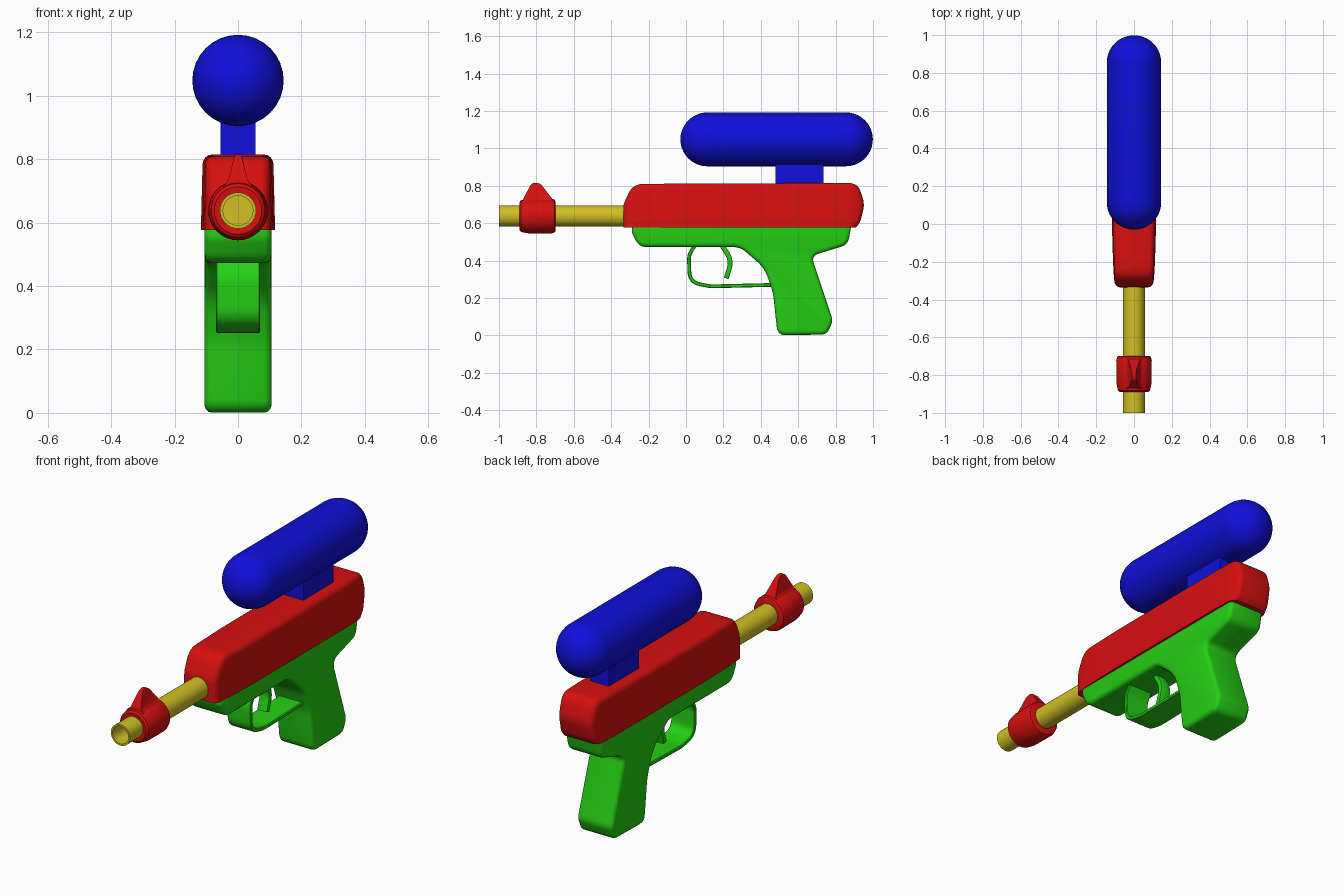
import bpy, bmesh, math
from mathutils import Vector

if "Cube" in bpy.data.objects:
    bpy.data.objects.remove(bpy.data.objects["Cube"])


def material(name, rgb):
    m = bpy.data.materials.new(name)
    m.diffuse_color = (*rgb, 1)
    m.use_nodes = True
    m.node_tree.nodes["Principled BSDF"].inputs["Base Color"].default_value = m.diffuse_color
    return m


RED = material("red", (0.68, 0.005, 0.005))
GREEN = material("green", (0.018, 0.63, 0.007))
BLUE = material("blue", (0.005, 0.005, 0.70))
YELLOW = material("yellow", (0.64, 0.53, 0.018))


def finish(bm, name, mat, angle=35):
    bmesh.ops.remove_doubles(bm, verts=bm.verts, dist=1e-5)
    bmesh.ops.recalc_face_normals(bm, faces=bm.faces)
    me = bpy.data.meshes.new(name)
    bm.to_mesh(me)
    bm.free()
    me.materials.append(mat)
    ob = bpy.data.objects.new(name, me)
    bpy.context.collection.objects.link(ob)
    bpy.ops.object.select_all(action='DESELECT')
    ob.select_set(True)
    bpy.context.view_layer.objects.active = ob
    bpy.ops.object.shade_smooth_by_angle(angle=math.radians(angle))
    return ob


def fillet(points, closed=True, seg=6):
    """Round each (y, z, radius) corner of a side outline."""
    out, n = [], len(points)
    for i, (y, z, r) in enumerate(points):
        p = Vector((y, z))
        if r == 0 or (not closed and i in (0, n - 1)):
            out.append(p)
            continue
        a = Vector(points[i - 1][:2]) - p
        b = Vector(points[(i + 1) % n][:2]) - p
        t = min(r / math.tan(a.angle(b) / 2), 0.48 * a.length, 0.48 * b.length)
        s, e = p + a.normalized() * t, p + b.normalized() * t
        for k in range(seg + 1):
            u = k / seg
            out.append(s * (1 - u) ** 2 + p * 2 * u * (1 - u) + e * u * u)
    return out


def prism(outline, half, bevel=0.0, seg=3):
    """Side outline extruded across x, with rounded side edges."""
    bm = bmesh.new()
    f = bm.faces.new([bm.verts.new((-half, p.x, p.y)) for p in outline])
    new = bmesh.ops.extrude_face_region(bm, geom=[f], use_keep_orig=True)["geom"]
    bmesh.ops.translate(bm, vec=(2 * half, 0, 0),
                        verts=[v for v in new if isinstance(v, bmesh.types.BMVert)])
    bmesh.ops.recalc_face_normals(bm, faces=bm.faces)
    if bevel:
        rim = [e for e in bm.edges if abs(e.verts[0].co.x - e.verts[1].co.x) < 1e-6]
        bmesh.ops.bevel(bm, geom=rim, offset=bevel, segments=seg, profile=0.5,
                        affect='EDGES', clamp_overlap=False)
    return bm


def cut(bm, co, no, clear=False):
    geom = bm.verts[:] + bm.edges[:] + bm.faces[:]
    r = bmesh.ops.bisect_plane(bm, geom=geom, plane_co=co, plane_no=no, clear_inner=clear)
    if clear:
        bmesh.ops.holes_fill(bm, edges=[e for e in bm.edges if e.is_boundary])


def taper(bm, axis, stops):
    """Scale x by a piecewise linear rule along an axis."""
    for v in bm.verts:
        c = v.co[axis]
        f = stops[0][1] if c < stops[0][0] else stops[-1][1]
        for (c0, f0), (c1, f1) in zip(stops, stops[1:]):
            if c0 <= c <= c1:
                f = f0 + (f1 - f0) * (c - c0) / (c1 - c0)
        v.co.x *= f


def lathe(profile, z, n=32):
    """Turn (radius, y) points around the y direction."""
    bm = bmesh.new()
    rings = [[bm.verts.new((r * math.cos(k * math.tau / n), y,
                            z + r * math.sin(k * math.tau / n))) for k in range(n)]
             for r, y in profile]
    for a, b in zip(rings, rings[1:]):
        for k in range(n):
            j = (k + 1) % n
            bm.faces.new((a[k], a[j], b[j], b[k]))
    return bm


def ribbon(path, thick):
    """Outline of a strip that follows a path."""
    left, right = [], []
    for i, p in enumerate(path):
        d = (path[min(i + 1, len(path) - 1)] - path[max(i - 1, 0)]).normalized()
        nrm = Vector((-d.y, d.x)) * thick / 2
        left.append(p + nrm)
        right.append(p - nrm)
    return left + right[::-1]


# upper body: rounded, tapered at both ends, flat underneath
body = prism(fillet([(-0.335, 0.53, 0), (-0.335, 0.70, 0.10), (-0.285, 0.81, 0.12),
                     (0.92, 0.815, 0.07), (0.955, 0.70, 0.12), (0.93, 0.60, 0.08),
                     (0.86, 0.53, 0)]), 0.117, 0.03, 4)
cut(body, (0, 0, 0.577), (0, 0, 1), True)
for y in (-0.28, -0.2, 0.0, 0.75, 0.88):
    cut(body, (0, y, 0), (0, 1, 0))
taper(body, 1, [(-0.335, 0.86), (-0.28, 0.91), (-0.2, 0.95), (0.0, 1), (0.75, 1),
                (0.88, 0.96), (0.955, 0.88)])
taper(body, 2, [(0.577, 1), (0.81, 0.95)])
finish(body, "upper_body", RED)

# lower frame and grip
frame = prism(fillet([(-0.29, 0.62, 0), (-0.29, 0.55, 0.05), (-0.25, 0.472, 0.07),
                      (0.29, 0.472, 0.10), (0.42, 0.36, 0.20), (0.465, 0.23, 0.3),
                      (0.49, 0.0, 0.05), (0.755, 0.005, 0.05), (0.785, 0.08, 0.06),
                      (0.67, 0.425, 0.04), (0.865, 0.485, 0.06), (0.89, 0.62, 0)]),
              0.105, 0.022)
finish(frame, "frame_and_grip", GREEN)

# trigger guard and trigger
guard = fillet([(0.06, 0.50, 0), (0.015, 0.43, 0.09), (0.02, 0.285, 0.11),
                (0.13, 0.262, 0.2), (0.47, 0.27, 0)], closed=False, seg=8)
finish(prism(ribbon(guard, 0.02), 0.07, 0.004, 1), "trigger_guard", GREEN)
trig = fillet([(0.18, 0.50, 0), (0.245, 0.40, 0.12), (0.215, 0.305, 0)], closed=False, seg=8)
finish(prism(ribbon(trig, 0.026), 0.03, 0.006, 2), "trigger", GREEN)

# hollow barrel
finish(lathe([(0, -0.28), (0.057, -0.28), (0.057, -1), (0.047, -1), (0.047, -0.85),
              (0, -0.85)], 0.638), "barrel", YELLOW)

# muzzle sleeve with its sight fin
finish(lathe([(0.055, -0.888), (0.075, -0.89), (0.085, -0.882), (0.093, -0.84),
              (0.094, -0.72), (0.088, -0.703), (0.08, -0.698), (0.055, -0.698),
              (0.055, -0.888)], 0.638), "muzzle_sleeve", RED)
fin = prism(fillet([(-0.872, 0.70, 0), (-0.868, 0.735, 0.02), (-0.825, 0.815, 0.03),
                    (-0.78, 0.815, 0.04), (-0.715, 0.73, 0.03), (-0.71, 0.70, 0)]), 0.055)
cut(fin, (0, 0, 0.735), (0, 0, 1))
taper(fin, 2, [(0.70, 1), (0.735, 0.55), (0.81, 0.2)])
finish(fin, "front_sight", RED)

# water tank capsule and its neck
R, Z = 0.144, 1.048
ends = [(0.114, -1), (0.855, 1)]
caps = [[(R * math.cos(t * math.pi / 20), y + s * R * math.sin(t * math.pi / 20))
         for t in range(11)] for y, s in ends]
finish(lathe(caps[0][::-1] + caps[1], Z), "water_tank", BLUE)
neck = prism([Vector(p) for p in ((0.478, 0.78), (0.735, 0.78), (0.735, 0.95), (0.478, 0.95))], 0.055)
finish(neck, "tank_neck", BLUE)
